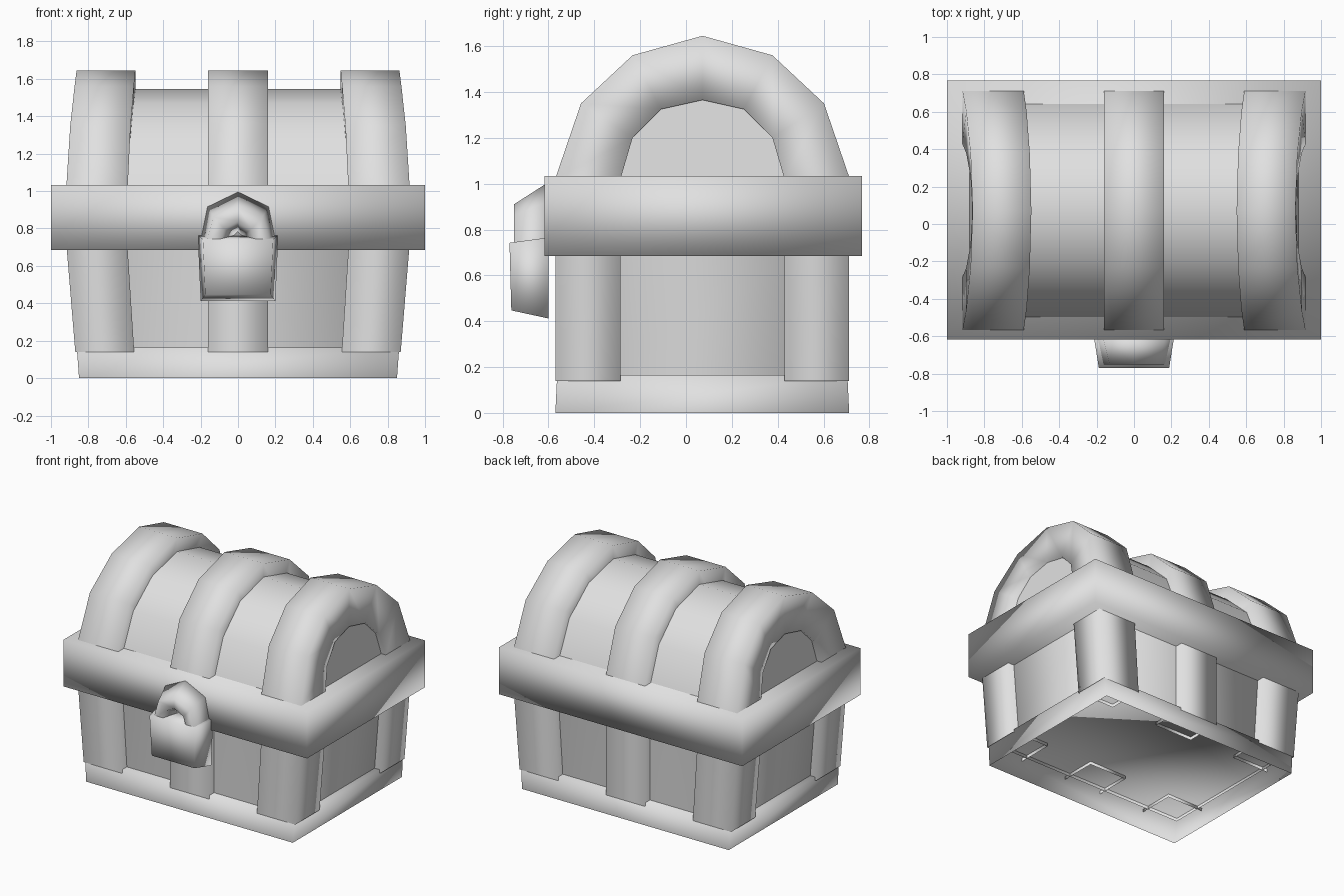
import bpy
import bmesh

cube = bpy.data.objects.get("Cube")
if cube:
    bpy.data.objects.remove(cube, do_unlink=True)

grey = bpy.data.materials.new("light grey")
grey.use_nodes = True
grey.diffuse_color = (0.75, 0.75, 0.75, 1)
grey.node_tree.nodes["Principled BSDF"].inputs["Base Color"].default_value = grey.diffuse_color

MID = 0.072           # y centre of the chest
FRONT, BACK = -0.57, 0.712


def loft(name, rings, caps=()):
    """Skin a row of equal-length point rings; caps lists the ring indices to close."""
    bm = bmesh.new()
    rows = [[bm.verts.new(p) for p in ring] for ring in rings]
    n = len(rows[0])
    for a, b in zip(rows, rows[1:]):
        for i in range(n):
            j = (i + 1) % n
            bm.faces.new((a[i], a[j], b[j], b[i]))
    for i in caps:
        bm.faces.new(rows[i])
    bmesh.ops.recalc_face_normals(bm, faces=bm.faces)
    for f in bm.faces:
        f.smooth = True
    mesh = bpy.data.meshes.new(name)
    bm.to_mesh(mesh)
    bm.free()
    mesh.materials.append(grey)
    obj = bpy.data.objects.new(name, mesh)
    bpy.context.collection.objects.link(obj)
    return obj


def rect(x0, x1, y0, y1, z):
    return [(x0, y0, z), (x1, y0, z), (x1, y1, z), (x0, y1, z)]


def arch(half):
    """Mirror (offset, z) points about the last one, the crown."""
    return [(-u, z) for u, z in half] + [(u, z) for u, z in half[-2::-1]]


# Plinth, open underneath, with a top plate; walls; rim
loft("base", [rect(-0.85, 0.85, FRONT, BACK, 0),
              rect(-0.862, 0.862, FRONT + 0.008, BACK - 0.008, 0.165)], caps=[1])
loft("walls", [rect(-0.82, 0.82, FRONT + 0.06, BACK - 0.06, 0.14),
               rect(-0.87, 0.87, FRONT + 0.06, BACK - 0.06, 0.75)])
loft("rim", [rect(-1, 1, -0.618, 0.768, 0.685),
             rect(-1, 1, -0.618, 0.768, 1.033)], caps=[0, 1])

# Upright posts, open tubes leaning outward with the walls
for side, y0, y1 in (("front", FRONT, -0.285), ("back", 0.43, BACK)):
    loft(side + "_middle_post", [rect(-0.16, 0.16, y0, y1, 0.14),
                                 rect(-0.16, 0.16, y0, y1, 0.75)])
    for hand, s in (("left", 1), ("right", -1)):
        loft(side + "_" + hand + "_post", [rect(s * 0.555, s * 0.87, y0, y1, 0.14),
                                           rect(s * 0.592, s * 0.918, y0, y1, 0.72)])

# Arched lid and its straps
outer = arch([(0.643, 1.02), (0.53, 1.35), (0.305, 1.56), (0, 1.645)])
inner = arch([(0.358, 1.02), (0.305, 1.2), (0.18, 1.325), (0, 1.365)])
shell = arch([(0.575, 1.02), (0.475, 1.28), (0.275, 1.47), (0, 1.545)])


def lean(z):
    return 0.055 * ((z - 1.02) / 0.625) ** 1.5


lid = loft("lid", [[(s * (0.88 - lean(z)), MID + u, z) for u, z in shell] for s in (-1, 1)],
           caps=[0, 1])
bpy.context.view_layer.objects.active = lid
lid.select_set(True)
bpy.ops.object.shade_smooth_by_angle(angle=0.9)
lid.select_set(False)


def strap(name, x0, x1, tilt):
    rings = []
    for (u, z), (v, w) in zip(outer, inner):
        d = tilt * lean(z)
        rings.append([(x0 - 0.75 * d, MID + u, z), (x1 - d, MID + u, z),
                      (x1 - d, MID + v, w), (x0 - 0.75 * d, MID + v, w)])
    loft(name, rings)


strap("middle_strap", -0.16, 0.16, 0)
strap("left_strap", 0.59, 0.918, 1)
strap("right_strap", -0.59, -0.918, -1)

# Padlock: tapered body and arched shackle
loft("lock_body", [
    [(-0.2, -0.6, 0.412), (0.2, -0.6, 0.412), (0.215, -0.6, 0.765), (-0.215, -0.6, 0.765)],
    [(-0.175, -0.762, 0.447), (0.175, -0.762, 0.447),
     (0.188, -0.77, 0.742), (-0.188, -0.77, 0.742)]], caps=[0, 1])

back_outer = arch([(0.205, 0.72), (0.165, 0.92), (0, 1.0)])
front_outer = arch([(0.17, 0.72), (0.13, 0.86), (0, 0.91)])
front_inner = arch([(0.1, 0.72), (0.075, 0.8), (0, 0.84)])
back_inner = arch([(0.03, 0.72), (0.02, 0.76), (0, 0.78)])
loft("lock_shackle", [
    [(a[0], -0.61, a[1]), (b[0], -0.75, b[1]), (c[0], -0.75, c[1]), (d[0], -0.61, d[1])]
    for a, b, c, d in zip(back_outer, front_outer, front_inner, back_inner)])
